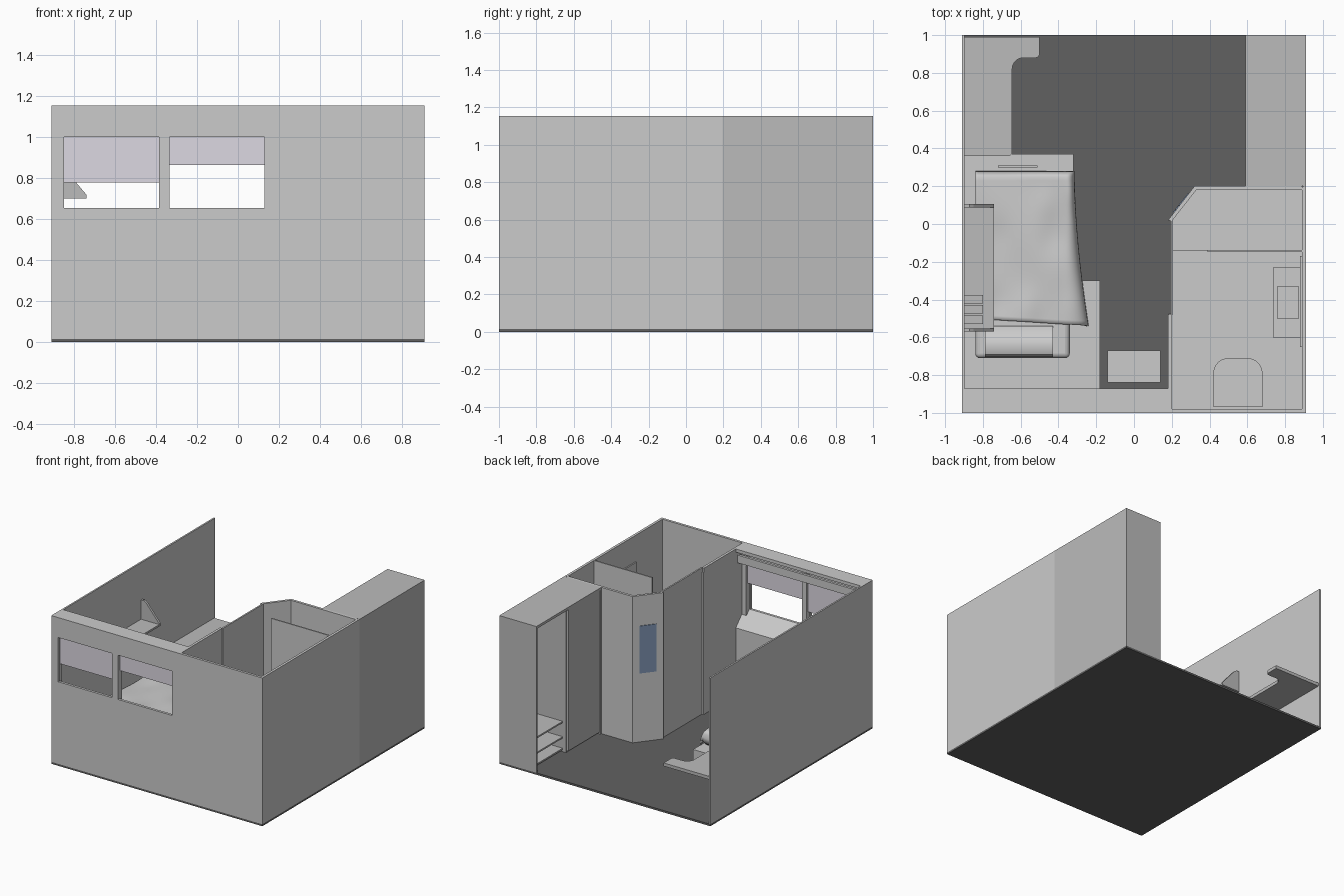
import bpy, bmesh, math, random

if "Cube" in bpy.data.objects:
    bpy.data.objects.remove(bpy.data.objects["Cube"])

random.seed(4)
H = 1.155


def material(name, rgb):
    m = bpy.data.materials.new(name)
    m.diffuse_color = (*rgb, 1)
    m.use_nodes = True
    m.node_tree.nodes["Principled BSDF"].inputs["Base Color"].default_value = m.diffuse_color
    return m


DARK = material("dark_floor", (0.12, 0.12, 0.12))
MID = material("mid_grey", (0.5, 0.5, 0.5))
BLIND = material("blind_lilac", (0.72, 0.69, 0.76))
BLUE = material("blue_glass", (0.2, 0.28, 0.42))


def finish(name, bm, mat=None, smooth=False):
    bmesh.ops.recalc_face_normals(bm, faces=bm.faces)
    me = bpy.data.meshes.new(name)
    bm.to_mesh(me)
    bm.free()
    ob = bpy.data.objects.new(name, me)
    bpy.context.collection.objects.link(ob)
    if mat:
        me.materials.append(mat)
    if smooth:
        bpy.ops.object.select_all(action='DESELECT')
        ob.select_set(True)
        bpy.context.view_layer.objects.active = ob
        bpy.ops.object.shade_smooth_by_angle(angle=math.radians(40))
    return ob


def extrude(name, pts, a, b, axis='z', mat=None, smooth=False):
    """Extrude a 2D profile from a to b along z (x,y points), y (x,z) or x (y,z)."""
    place = {'z': lambda p: (p[0], p[1], a), 'y': lambda p: (p[0], a, p[1]),
             'x': lambda p: (a, p[0], p[1])}[axis]
    bm = bmesh.new()
    face = bm.faces.new([bm.verts.new(place(p)) for p in pts])
    new = bmesh.ops.extrude_face_region(bm, geom=[face])['geom']
    d = b - a
    vec = {'z': (0, 0, d), 'y': (0, d, 0), 'x': (d, 0, 0)}[axis]
    bmesh.ops.translate(bm, vec=vec, verts=[v for v in new if isinstance(v, bmesh.types.BMVert)])
    return finish(name, bm, mat, smooth)


def box(name, x0, x1, y0, y1, z0, z1, mat=None, bevel=0.0):
    ob = extrude(name, [(x0, y0), (x1, y0), (x1, y1), (x0, y1)], z0, z1, 'z', mat, bevel > 0)
    if bevel:
        mod = ob.modifiers.new("round", 'BEVEL')
        mod.width, mod.segments = bevel, 4
    return ob


def arc(cx, cy, r, a0, a1, n=8):
    return [(cx + r * math.cos(math.radians(a0 + (a1 - a0) * i / n)),
             cy + r * math.sin(math.radians(a0 + (a1 - a0) * i / n))) for i in range(n + 1)]


# Room shell: floor and side walls, back left open
box("floor", -0.91, 0.91, -1, 1, 0, 0.015, DARK)
box("left_wall", -0.91, -0.897, -1, 1, 0.015, H)
box("right_wall", 0.89, 0.91, -1, 0.195, 0.015, H)

# Front wall around two windows
WIN = [(-0.85, -0.385, 0.78), (-0.335, 0.13, 0.865)]
box("front_wall_lower", -0.9, 0.9, -1, -0.98, 0.015, 0.655)
box("front_wall_upper", -0.9, 0.9, -1, -0.98, 1.0, H)
for i, (x0, x1) in enumerate([(-0.9, -0.85), (-0.385, -0.335), (0.13, 0.9)]):
    box(f"front_wall_pier_{i}", x0, x1, -1, -0.98, 0.655, 1.0)
for i, (x0, x1, z) in enumerate(WIN):
    box(f"window_blind_{i}", x0 - 0.01, x1 + 0.01, -0.965, -0.96, z, 1.02, BLIND)

# Inner lining, sloped sill, curtain box and mullions
box("front_wall_cap", -0.9, 0.18, -0.98, -0.87, 1.13, H)
box("inner_lining", -0.9, 0.18, -0.885, -0.87, 0.015, 0.54)
extrude("window_sill", [(-0.98, 0.655), (-0.87, 0.54), (-0.885, 0.525), (-0.98, 0.63)], -0.9, 0.18, 'x')
box("curtain_box", -0.9, 0.18, -0.91, -0.89, 1.04, 1.1)
for i, (x0, x1) in enumerate([(-0.895, -0.86), (-0.38, -0.34), (0.14, 0.175)]):
    box(f"mullion_{i}", x0, x1, -0.98, -0.94, 0.62, 1.13)
box("low_heater", -0.14, 0.14, -0.84, -0.67, 0.015, 0.2)

# Bathroom pod: angled wall, side wall, recessed door
extrude("pod_angled_wall", [(0.18, 0.02), (0.32, 0.2), (0.89, 0.2), (0.89, 0.18), (0.33, 0.18), (0.2, 0.015)], 0.015, H)
box("pod_side_wall", 0.18, 0.2, -0.98, -0.48, 0.015, H)
box("pod_door", 0.195, 0.207, -0.48, 0.02, 0.015, H)
box("door_trim", 0.183, 0.195, -0.5, -0.475, 0.015, 1.12)
box("bathroom_floor", 0.2, 0.89, -0.98, -0.14, 0.015, 0.03)
box("shower_divider", 0.39, 0.89, -0.148, -0.138, 0.03, H)
extrude("shower_tray", [(0.2, -0.14), (0.89, -0.14), (0.89, 0.18), (0.33, 0.18), (0.2, 0.015)], 0.015, 0.04)
extrude("shower_basin_rim", [(0.215, -0.125), (0.875, -0.125), (0.875, 0.165), (0.34, 0.165), (0.215, 0.01)], 0.04, 0.046)

# Blue panel on the angled wall
ax, ay, bx, by = 0.212, 0.062, 0.29, 0.16
n = (-0.0039, 0.0031)
extrude("blue_panel", [(ax, ay), (bx, by), (bx + n[0], by + n[1]), (ax + n[0], ay + n[1])], 0.55, 0.92, 'z', BLUE)

# Toilet
seat = [(0.42, -0.97), (0.68, -0.97)] + arc(0.6, -0.79, 0.08, 0, 90) + arc(0.5, -0.79, 0.08, 90, 180)
extrude("toilet_bowl", [(0.55 + (x - 0.55) * 0.8, -0.97 + (y + 0.97) * 0.85) for x, y in seat], 0.03, 0.17, 'z', None, True)
extrude("toilet_lid", seat, 0.17, 0.2, 'z', None, True)

# Washbasin with sunken bowl and mirror
X0, X1, Y0, Y1 = 0.735, 0.89, -0.6, -0.23
for name, r in {"back": (0.87, X1, Y0, Y1), "front": (X0, 0.76, Y0, Y1),
                "left": (0.76, 0.87, Y0, -0.5), "right": (0.76, 0.87, -0.33, Y1)}.items():
    box(f"basin_{name}", *r, 0.34, 0.4)
box("basin_bottom", 0.76, 0.87, -0.5, -0.33, 0.34, 0.355)
box("bathroom_mirror", 0.88, 0.89, -0.65, -0.17, 0.5, 0.95)

# Wardrobe, open toward the room
box("wardrobe_back", 0.895, 0.91, 0.195, 1, 0.015, H, MID)
box("wardrobe_end", 0.59, 0.895, 0.985, 1, 0.015, H, MID)
box("wardrobe_inner_end", 0.59, 0.895, 0.2, 0.212, 0.015, H, MID)
box("wardrobe_top", 0.59, 0.895, 0.212, 0.985, 1.135, H, MID)
box("wardrobe_door", 0.595, 0.61, 0.212, 0.6, 0.03, 1.135, MID)
box("wardrobe_divider", 0.61, 0.895, 0.592, 0.604, 0.015, 1.135, MID)
for i, z in enumerate((0.03, 0.12, 0.24)):
    box(f"wardrobe_shelf_{i}", 0.64, 0.895, 0.604, 0.985, z, z + 0.012, MID)

# Desk top with a rounded inner corner
desk = [(-0.9, 0.36)] + arc(-0.665, 0.38, 0.02, -90, 0, 3) + arc(-0.585, 0.82, 0.06, 180, 90, 6) \
    + arc(-0.52, 0.9, 0.02, -90, 0, 3) + [(-0.5, 0.99), (-0.9, 0.99)]
desk = [(x + 0.0, y) for x, y in desk]
extrude("desk_top", desk, 0.355, 0.38, 'z', MID)

# Wall shelf with sloped end brackets and books
bracket = [(-0.897, 0.7), (-0.74, 0.7), (-0.74, 0.72), (-0.85, 0.85), (-0.87, 0.865), (-0.897, 0.865)]
for i, y in enumerate((-0.57, 0.087)):
    extrude(f"shelf_bracket_{i}", bracket, y, y + 0.018, 'y', MID)
box("wall_shelf", -0.897, -0.74, -0.552, 0.087, 0.7, 0.715, MID)
for i in range(3):
    y = -0.53 + i * 0.055
    box(f"book_{i}", -0.897, -0.8, y, y + 0.045, 0.715, 0.83 + 0.015 * i, MID)

# Bed platform, bedside ledge, mattress, pillow
extrude("bed_platform", [(-0.897, -0.87), (-0.18, -0.87), (-0.18, -0.3), (-0.32, -0.3), (-0.32, 0.37), (-0.897, 0.37)], 0.015, 0.2)
box("platform_handle", -0.72, -0.51, 0.3, 0.31, 0.2, 0.215)
box("mattress", -0.84, -0.34, -0.71, 0.27, 0.2, 0.28, None, 0.025)
cushion = [(-0.7, 0.28), (-0.55, 0.28), (-0.54, 0.3), (-0.56, 0.325), (-0.6, 0.355), (-0.65, 0.37), (-0.69, 0.355), (-0.705, 0.32)]
extrude("pillow", cushion, -0.79, -0.43, 'x', None, True)

# Rumpled duvet draped over the open side and the foot
bm = bmesh.new()
N = 40
bumps = [(random.random(), random.random(), random.uniform(-0.012, 0.012)) for _ in range(14)]
grid = []
for j in range(N + 1):
    v = j / N
    row = []
    for i in range(N + 1):
        u = i / N
        x = -0.84 + 0.48 * min(u / 0.8, 1)
        y = -0.5 + 0.75 * min(v / 0.9, 1)
        side, foot = max(u - 0.8, 0) / 0.2, max(v - 0.9, 0) / 0.1
        x += math.sin(side * math.pi / 2) * (0.045 + 0.075 * (1 - v) ** 2)
        y += math.sin(foot * math.pi / 2) * 0.03 - 0.04 * u * (1 - v) ** 4
        z = 0.305 + sum(h * math.exp(-((u - a) ** 2 + (v - b) ** 2) / 0.012) for a, b, h in bumps)
        z += 0.006 * math.sin(9 * v + 7 * u) - 0.1 * side ** 2 - 0.09 * foot ** 2 * (1 - side)
        row.append(bm.verts.new((x, y, max(z, 0.2))))
    grid.append(row)
for j in range(N):
    for i in range(N):
        bm.faces.new((grid[j][i], grid[j][i + 1], grid[j + 1][i + 1], grid[j + 1][i]))
duvet = finish("duvet", bm, None, True)
thick = duvet.modifiers.new("thickness", 'SOLIDIFY')
thick.thickness = 0.012
